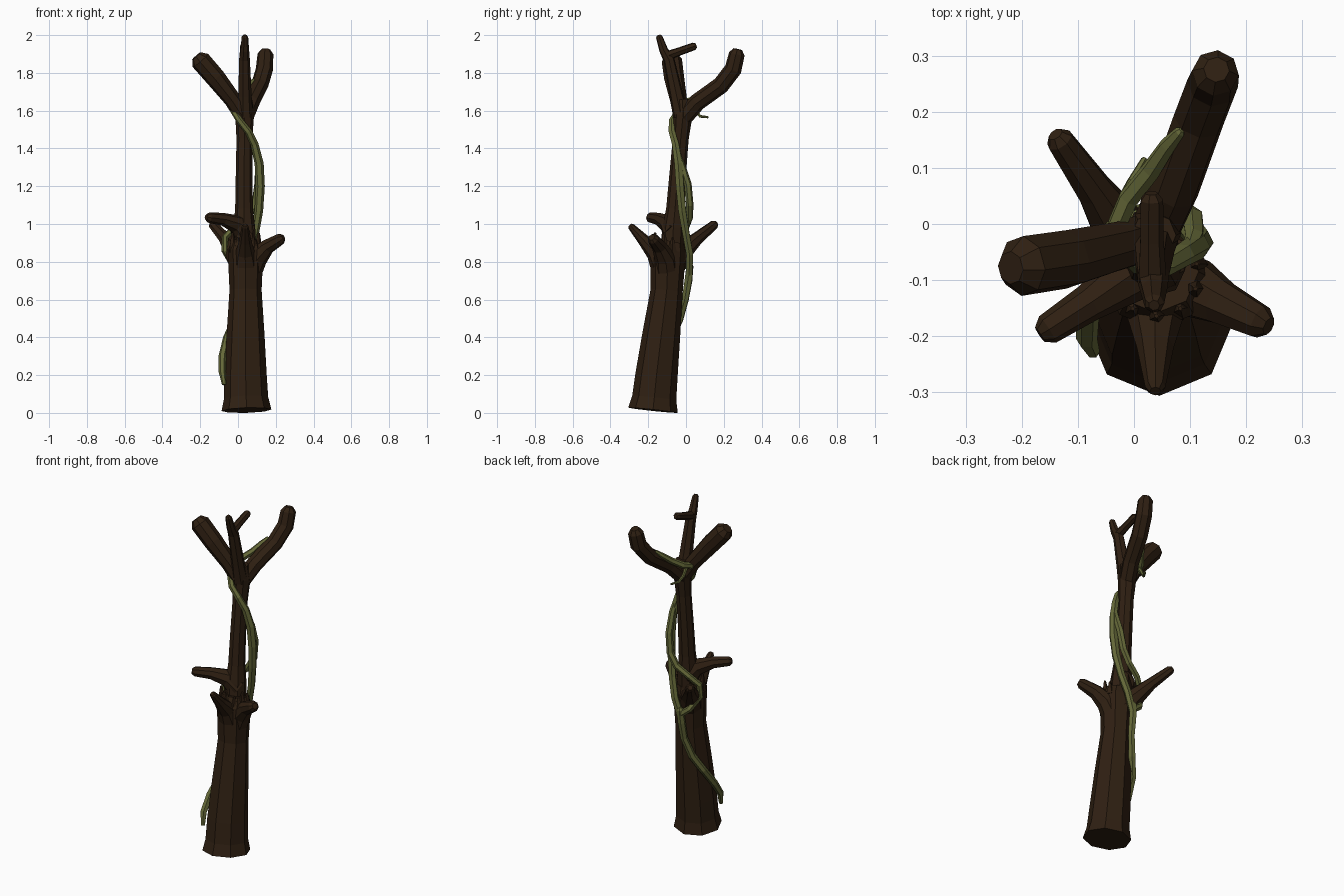
import bpy, bmesh, math
from mathutils import Vector


def material(name, color):
    m = bpy.data.materials.new(name)
    m.diffuse_color = color
    return m


BARK = material("bark", (0.028, 0.014, 0.006, 1))
VINE = material("vine", (0.13, 0.14, 0.04, 1))


def tube(name, pts, sides, mat, tip=True):
    """Flat-faced tube through (x, y, z, radius) points, with a chamfered tip."""
    pos = [Vector(p[:3]) for p in pts]
    rad = [p[3] for p in pts]
    if tip:
        d = (pos[-1] - pos[-2]).normalized()
        end, r = pos[-1].copy(), rad[-1]
        pos[-1] = end - d * r * 0.6
        pos.append(end)
        rad.append(r * 0.55)
    bm = bmesh.new()
    rings, side = [], None
    for i, p in enumerate(pos):
        a = pos[max(i - 1, 0)]
        b = pos[min(i + 1, len(pos) - 1)]
        t = (b - a).normalized()
        if side is None:
            side = Vector((1, 0, 0)) if abs(t.x) < 0.8 else Vector((0, 1, 0))
        side = (side - t * side.dot(t)).normalized()
        up = t.cross(side)
        ring = []
        for k in range(sides):
            w = 2 * math.pi * k / sides
            ring.append(bm.verts.new(p + (side * math.cos(w) + up * math.sin(w)) * rad[i]))
        rings.append(ring)
    for lo, hi in zip(rings, rings[1:]):
        for k in range(sides):
            n = (k + 1) % sides
            bm.faces.new((lo[k], lo[n], hi[n], hi[k]))
    bm.faces.new(rings[0][::-1])
    bm.faces.new(rings[-1])
    bmesh.ops.recalc_face_normals(bm, faces=bm.faces)
    me = bpy.data.meshes.new(name)
    bm.to_mesh(me)
    bm.free()
    me.materials.append(mat)
    ob = bpy.data.objects.new(name, me)
    bpy.context.collection.objects.link(ob)
    return ob


# Thick broken lower trunk
tube("lower_trunk", [
    (0.045, -0.175, 0.014, 0.132), (0.043, -0.168, 0.08, 0.117),
    (0.04, -0.156, 0.2, 0.112), (0.04, -0.13, 0.42, 0.1),
    (0.04, -0.102, 0.65, 0.085), (0.04, -0.098, 0.76, 0.09),
    (0.04, -0.095, 0.86, 0.094), (0.04, -0.085, 0.91, 0.075)], 8, BARK, False)

# Slim upper trunk
tube("upper_trunk", [
    (0.035, -0.075, 0.85, 0.062), (0.033, -0.067, 0.98, 0.058),
    (0.032, -0.058, 1.08, 0.047), (0.032, -0.045, 1.25, 0.044),
    (0.034, -0.028, 1.45, 0.042), (0.035, -0.015, 1.58, 0.05),
    (0.035, -0.02, 1.66, 0.04)], 8, BARK, False)

# Crown branches
tube("left_branch", [
    (0.035, -0.02, 1.56, 0.045), (-0.03, -0.04, 1.66, 0.045),
    (-0.12, -0.063, 1.775, 0.053), (-0.22, -0.078, 1.89, 0.054)], 8, BARK)
tube("back_branch", [
    (0.035, -0.015, 1.56, 0.046), (0.07, 0.06, 1.645, 0.046),
    (0.115, 0.185, 1.735, 0.046), (0.14, 0.25, 1.82, 0.046),
    (0.147, 0.275, 1.925, 0.042)], 8, BARK)
tube("middle_branch", [
    (0.035, -0.025, 1.57, 0.045), (0.035, -0.05, 1.68, 0.037),
    (0.033, -0.09, 1.87, 0.03), (0.035, -0.118, 1.92, 0.024),
    (0.036, -0.145, 2.0, 0.018)], 7, BARK)
tube("middle_twig", [
    (0.032, -0.1, 1.89, 0.026), (0.031, -0.03, 1.915, 0.022),
    (0.031, 0.055, 1.945, 0.021)], 7, BARK)

# Broken limb stubs
tube("left_stub", [
    (0.035, -0.06, 0.95, 0.07), (-0.01, -0.092, 1.0, 0.05),
    (-0.08, -0.14, 1.025, 0.034), (-0.168, -0.197, 1.036, 0.028)], 8, BARK)
tube("right_stub", [
    (0.06, -0.1, 0.74, 0.065), (0.1, -0.11, 0.82, 0.057),
    (0.155, -0.14, 0.88, 0.041), (0.24, -0.182, 0.93, 0.031)], 8, BARK)
tube("back_left_stub", [
    (0.03, -0.08, 0.76, 0.07), (-0.015, -0.025, 0.85, 0.055),
    (-0.07, 0.06, 0.925, 0.034), (-0.14, 0.16, 1.005, 0.025)], 8, BARK)
tube("front_stub", [
    (0.04, -0.115, 0.76, 0.07), (0.038, -0.16, 0.85, 0.052),
    (0.038, -0.22, 0.91, 0.033), (0.038, -0.298, 0.995, 0.018)], 8, BARK)

# Splinters around the broken rim
for i in range(7):
    a = math.radians(165 + i * 35)
    c, s = math.cos(a), math.sin(a)
    h = 0.93 + 0.025 * (i % 2)
    tube(f"splinter_{i + 1}", [
        (0.04 + 0.07 * c, -0.09 + 0.07 * s, 0.85, 0.025),
        (0.04 + 0.074 * c, -0.09 + 0.074 * s, h, 0.007)], 5, BARK)

# Climbing vine: lower stem, forked strands, upper wrap and offshoot
vines = {
    "vine_stem": [
        (-0.073, -0.228, 0.15, 0.012), (-0.084, -0.205, 0.22, 0.019),
        (-0.082, -0.15, 0.3, 0.021), (-0.058, -0.08, 0.4, 0.021),
        (-0.015, -0.035, 0.49, 0.021), (0.015, -0.004, 0.6, 0.02),
        (0.02, 0.013, 0.7, 0.022), (0.025, 0.022, 0.79, 0.02)],
    "vine_main_strand": [
        (0.022, 0.016, 0.73, 0.02), (0.06, 0.02, 0.84, 0.021),
        (0.09, 0.0, 0.95, 0.021), (0.11, -0.02, 1.07, 0.023),
        (0.118, -0.032, 1.2, 0.024), (0.112, -0.04, 1.32, 0.024),
        (0.088, -0.055, 1.42, 0.021), (0.055, -0.075, 1.49, 0.019),
        (0.01, -0.074, 1.545, 0.018), (-0.025, -0.04, 1.6, 0.017),
        (-0.03, 0.0, 1.645, 0.018), (-0.01, 0.045, 1.66, 0.019),
        (0.03, 0.095, 1.695, 0.018), (0.06, 0.14, 1.735, 0.015),
        (0.085, 0.168, 1.765, 0.01)],
    "vine_loop_strand": [
        (0.022, 0.018, 0.75, 0.02), (-0.03, 0.01, 0.79, 0.018),
        (-0.07, -0.035, 0.86, 0.018), (-0.068, -0.03, 0.93, 0.018),
        (-0.02, 0.0, 0.98, 0.018), (0.05, 0.018, 1.03, 0.019),
        (0.09, 0.02, 1.1, 0.02), (0.105, 0.01, 1.21, 0.02),
        (0.108, -0.025, 1.32, 0.018), (0.1, -0.045, 1.38, 0.014)],
    "vine_offshoot": [
        (-0.02, 0.02, 1.65, 0.012), (-0.018, 0.05, 1.6, 0.009),
        (-0.005, 0.075, 1.57, 0.008), (0.02, 0.118, 1.565, 0.006)],
}
for name, pts in vines.items():
    tube(name, pts, 6, VINE)
